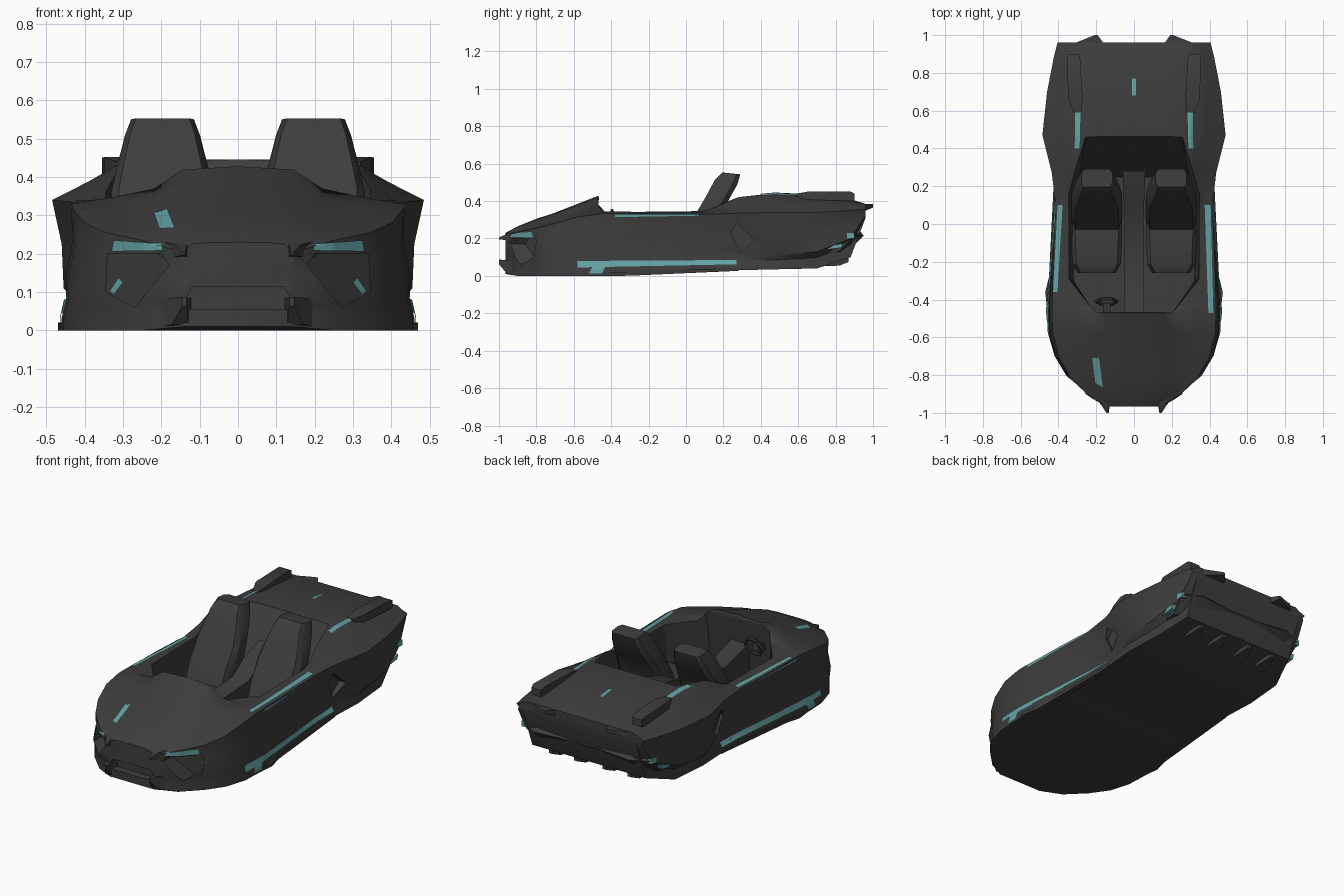
import bpy, bmesh, math
from mathutils import Vector
from mathutils.bvhtree import BVHTree

if "Cube" in bpy.data.objects:
    bpy.data.objects.remove(bpy.data.objects["Cube"])


def material(name, rgb):
    m = bpy.data.materials.new(name)
    m.diffuse_color = (*rgb, 1)
    m.use_nodes = True
    m.node_tree.nodes["Principled BSDF"].inputs["Base Color"].default_value = m.diffuse_color
    return m


GREY = material("charcoal", (0.047, 0.047, 0.047))
TEAL = material("teal_glow", (0.13, 0.37, 0.38))


def finish(ob, mat, angle=32):
    ob.data.materials.clear()
    ob.data.materials.append(mat)
    bpy.ops.object.select_all(action='DESELECT')
    ob.select_set(True)
    bpy.context.view_layer.objects.active = ob
    bpy.ops.object.shade_smooth_by_angle(angle=math.radians(angle))


def to_object(name, bm):
    me = bpy.data.meshes.new(name)
    bm.to_mesh(me)
    bm.free()
    ob = bpy.data.objects.new(name, me)
    bpy.context.collection.objects.link(ob)
    return ob


def loft(name, rings, mat=GREY, smooth=True):
    """Skin a list of equal-length rings and cap both ends."""
    bm = bmesh.new()
    vs = [[bm.verts.new(p) for p in r] for r in rings]
    n = len(rings[0])
    for a, b in zip(vs, vs[1:]):
        for i in range(n):
            j = (i + 1) % n
            bm.faces.new((a[i], a[j], b[j], b[i]))
    bm.faces.new(vs[0])
    bm.faces.new(vs[-1])
    bmesh.ops.recalc_face_normals(bm, faces=bm.faces)
    ob = to_object(name, bm)
    if smooth:
        finish(ob, mat)
    return ob


def rect(x, y, z, hw, hh):
    """Upright rectangle ring across the car."""
    return [(x - hw, y, z - hh), (x + hw, y, z - hh), (x + hw, y, z + hh), (x - hw, y, z + hh)]


def across(profile, xs):
    """Side profile (y, z) repeated at several x positions."""
    return [[(x, y, z) for y, z in profile] for x in xs]


# ---- body shell: y, bottom z, bottom x, waist x z, shoulder x z, top edge x z, centre z
STATIONS = [
    (-.965, .01, .14, .15, .10, .15, .205, .12, .225, .23),
    (-.90, 0, .25, .26, .10, .25, .235, .16, .252, .265),
    (-.80, 0, .35, .36, .10, .345, .255, .19, .278, .305),
    (-.70, 0, .42, .42, .10, .40, .28, .21, .308, .338),
    (-.58, 0, .455, .445, .12, .43, .315, .22, .342, .385),
    (-.47, 0, .46, .45, .13, .435, .33, .22, .37, .428),
    (-.435, 0, .46, .45, .13, .435, .333, .32, .345, .345),
    (-.10, .015, .435, .425, .13, .425, .33, .34, .345, .345),
    (.10, .025, .42, .405, .13, .415, .33, .34, .348, .348),
    (.27, .03, .42, .395, .13, .435, .335, .31, .42, .425),
    (.47, .035, .435, .455, .11, .485, .34, .30, .44, .446),
    (.70, .04, .42, .45, .13, .46, .34, .31, .425, .435),
    (.88, .10, .36, .41, .20, .425, .35, .33, .40, .41),
    (.96, .31, .36, .395, .325, .405, .355, .34, .385, .385),
]


def section(y, zb, xb, xw, zw, xs, zs, xt, zt, zc):
    half = [(xb, zb), (xb, zb * .75 + zw * .25), (min(xb, xw) - .002, zb * .35 + zw * .65), (xw, zw),
            ((xw + xs) / 2 - .01, (zw + zs) / 2), (xs, zs),
            ((xs + xt) / 2, (zs + zt) / 2 - .003), (xt, zt),
            (xt * .66, zt + (zc - zt) * .85)]
    ring = [(0, zb)] + half + [(0, zc)] + [(-x, z) for x, z in reversed(half)]
    return [(x, y, z) for x, z in ring]


body = loft("body_shell", [section(*s) for s in STATIONS], smooth=False)


# ---- cutters: cockpit, mouth, front intakes, side scoops
def plan_ring(pts, z):
    return [(x, y, z) for x, y in pts] + [(-x, y, z) for x, y in reversed(pts)]


cutters = [loft("cockpit_cutter", [
    plan_ring([(.2, -.51), (.32, -.30), (.32, .10), (.29, .25)], .08),
    plan_ring([(.2, -.475), (.345, -.29), (.345, .15), (.265, .40)], .345),
    plan_ring([(.2, -.44), (.36, -.27), (.36, .2), (.24, .56)], .6)], smooth=False)]
mouth = [(-.15, .055), (.15, .055), (.12, .115), (-.12, .115)]
cutters.append(loft("mouth_cutter", [[(x, y, z) for x, z in mouth] for y in (-1.1, -.92)], smooth=False))
intake = [(.18, .17), (.20, .2), (.34, .2), (.345, .10), (.27, .06)]
scoop = [(.24, .23), (.27, .28), (.37, .19), (.29, .13)]
for s in (1, -1):
    cutters.append(loft("intake_cutter", [
        [(s * x, -1.1, z) for x, z in intake],
        [(s * x, -.86 + (x - .18) * .9, z) for x, z in intake]], smooth=False))
    cutters.append(loft("scoop_cutter", across(scoop, (s * .385, s * .6)), smooth=False))
for c in cutters:
    mod = body.modifiers.new("cut", 'BOOLEAN')
    mod.object, mod.operation, mod.solver = c, 'DIFFERENCE', 'EXACT'
    bpy.context.view_layer.objects.active = body
    bpy.ops.object.modifier_apply(modifier=mod.name)
    bpy.data.objects.remove(c, do_unlink=True)
finish(body, GREY)

# ---- glowing plates projected on the body
tree = BVHTree.FromPolygons([v.co.copy() for v in body.data.vertices],
                            [tuple(p.vertices) for p in body.data.polygons])


def plate(name, quad, axis, side=1):
    """Four 2D corners projected along an axis (0 side, 1 front, 2 top)."""
    a, b, c, d = [Vector(p) for p in quad]
    r = (Vector((-side, 0, 0)), Vector((0, 1, 0)), Vector((0, 0, -1)))[axis]
    bm = bmesh.new()
    n, m = 20, 4
    grid = []
    for i in range(n + 1):
        row = []
        for j in range(m + 1):
            p = a.lerp(b, i / n).lerp(d.lerp(c, i / n), j / m)
            o = (Vector((side * 2, p.x, p.y)), Vector((p.x, -2, p.y)), Vector((p.x, p.y, 2)))[axis]
            hit = tree.ray_cast(o, r)[0]
            row.append(bm.verts.new(hit - r * .005) if hit else None)
        grid.append(row)
    for i in range(n):
        for j in range(m):
            f = [grid[i][j], grid[i + 1][j], grid[i + 1][j + 1], grid[i][j + 1]]
            if all(f):
                face = bm.faces.new(f)
                face.normal_update()
                if face.normal.dot(r) > 0:
                    face.normal_flip()
    finish(to_object(name, bm), TEAL)


plate("hood_mark", [(-.22, -.71), (-.205, -.84), (-.165, -.865), (-.185, -.71)], 2)
plate("brake_light", [(-.011, .68), (-.011, .77), (.011, .77), (.011, .68)], 2)
plate("belt_strip_left", [(-.428, -.36), (-.405, .10), (-.378, .10), (-.405, -.36)], 2)
plate("belt_strip_right", [(.42, -.47), (.406, .10), (.374, .10), (.394, -.47)], 2)
for s in (1, -1):
    plate("belt_side", [(-.38, .314), (.07, .322), (.07, .329), (-.38, .329)], 0, s)
    plate("headlight", [(s * .195, .208), (s * .33, .206), (s * .325, .235), (s * .20, .226)], 1)
    plate("fog_light", [(s * .30, .125), (s * .325, .093), (s * .335, .103), (s * .312, .138)], 1)
    plate("deck_strip", [(s * .288, .40), (s * .283, .60), (s * .312, .60), (s * .314, .40)], 2)
    plate("sill_strip", [(-.58, .045), (.27, .062), (.27, .085), (-.58, .08)], 0, s)
    plate("sill_wedge", [(-.52, .012), (-.45, .012), (-.43, .05), (-.50, .05)], 0, s)

# ---- side skirts, nose prongs, tail fins, diffuser blades, rear lights
for s in (1, -1):
    loft("side_skirt", [rect(s * .43, -.62, .008, .012, .008), rect(s * .452, -.36, .01, .018, .01),
                        rect(s * .43, -.28, .012, .02, .01), rect(s * .41, .28, .035, .012, .008)])
    loft("nose_prong", [rect(s * .165, -.90, .212, .04, .022), rect(s * .148, -.96, .208, .016, .016),
                        rect(s * .142, -1, .2, .004, .005)])
    loft("lip_prong", [rect(s * .17, -.90, .045, .05, .04), rect(s * .15, -.96, .05, .022, .035),
                       rect(s * .14, -1, .075, .006, .012)])
    loft("tail_fin", [rect(s * .30, .59, .425, .02, .015), rect(s * .31, .66, .43, .038, .022),
                      rect(s * .32, .88, .425, .035, .026), rect(s * .32, .90, .42, .03, .02)])
    loft("tail_tip", [rect(s * .24, .85, .365, .09, .02), rect(s * .24, .955, .365, .08, .018),
                      rect(s * .20, 1, .375, .008, .010)])
    for x in (.09, .25):
        loft("diffuser_blade", [rect(s * x, .58, .07, .05, .025), rect(s * x, .82, .105, .03, .05),
                                rect(s * x, .87, .11, .012, .035)])
    light = [(.75, .14), (.83, .15), (.84, .175), (.77, .16)]
    loft("rear_side_light", across(light, (s * .39, s * .43)), TEAL)
    loft("tail_light", across([(.86, .20), (.90, .20), (.90, .23), (.86, .23)], (s * .34, s * .415)), TEAL)

# ---- rear bumper
bumper = [(.76, .12), (.865, .13), (.95, .215), (.93, .24), (.89, .265), (.76, .28)]
loft("rear_bumper", [[(x, y - d * (y > .8), z) for y, z in bumper]
                     for x, d in ((-.405, .05), (-.30, 0), (-.1, .02), (.1, .02), (.30, 0), (.405, .05))])


# ---- seats: rings of (front y z, back y z, half width)
def seat_ring(x, y0, z0, y1, z1, w):
    f, b = Vector((0, y0, z0)), Vector((0, y1, z1))
    pts = [(-.85, 0), (.85, 0), (1, .25), (1, .8), (.8, 1), (-.8, 1), (-1, .8), (-1, .25)]
    return [tuple(f.lerp(b, t) + Vector((x + u * w, 0, 0))) for u, t in pts]


for x in (-.197, .197):
    loft("seat_cushion", [seat_ring(x, y, zt, y, .08, w) for y, zt, w in (
        (-.26, .16, .10), (-.21, .185, .128), (-.05, .17, .135), (.10, .17, .13))])
    loft("seat_back", [seat_ring(x, *r) for r in (
        (-.04, .14, .14, .10, .13), (0, .25, .14, .21, .135), (.075, .37, .18, .33, .134),
        (.11, .43, .225, .40, .12), (.155, .515, .275, .49, .098), (.195, .553, .29, .543, .082))])

# ---- centre console and steering wheel
loft("centre_console", [rect(0, -.50, .17, .055, .10), rect(0, -.30, .14, .05, .07),
                        rect(0, .02, .15, .05, .08), rect(0, .14, .19, .055, .11),
                        rect(0, .28, .21, .06, .13)])
loft("steering_column", [rect(-.145, -.51, .28, .02, .02), rect(-.145, -.42, .30, .02, .02)])
bpy.ops.mesh.primitive_torus_add(location=(-.145, -.41, .305), rotation=(math.radians(72), 0, 0),
                                 major_radius=.055, minor_radius=.009,
                                 major_segments=6, minor_segments=6)
wheel = bpy.context.object
wheel.name = "steering_wheel"
finish(wheel, GREY)
